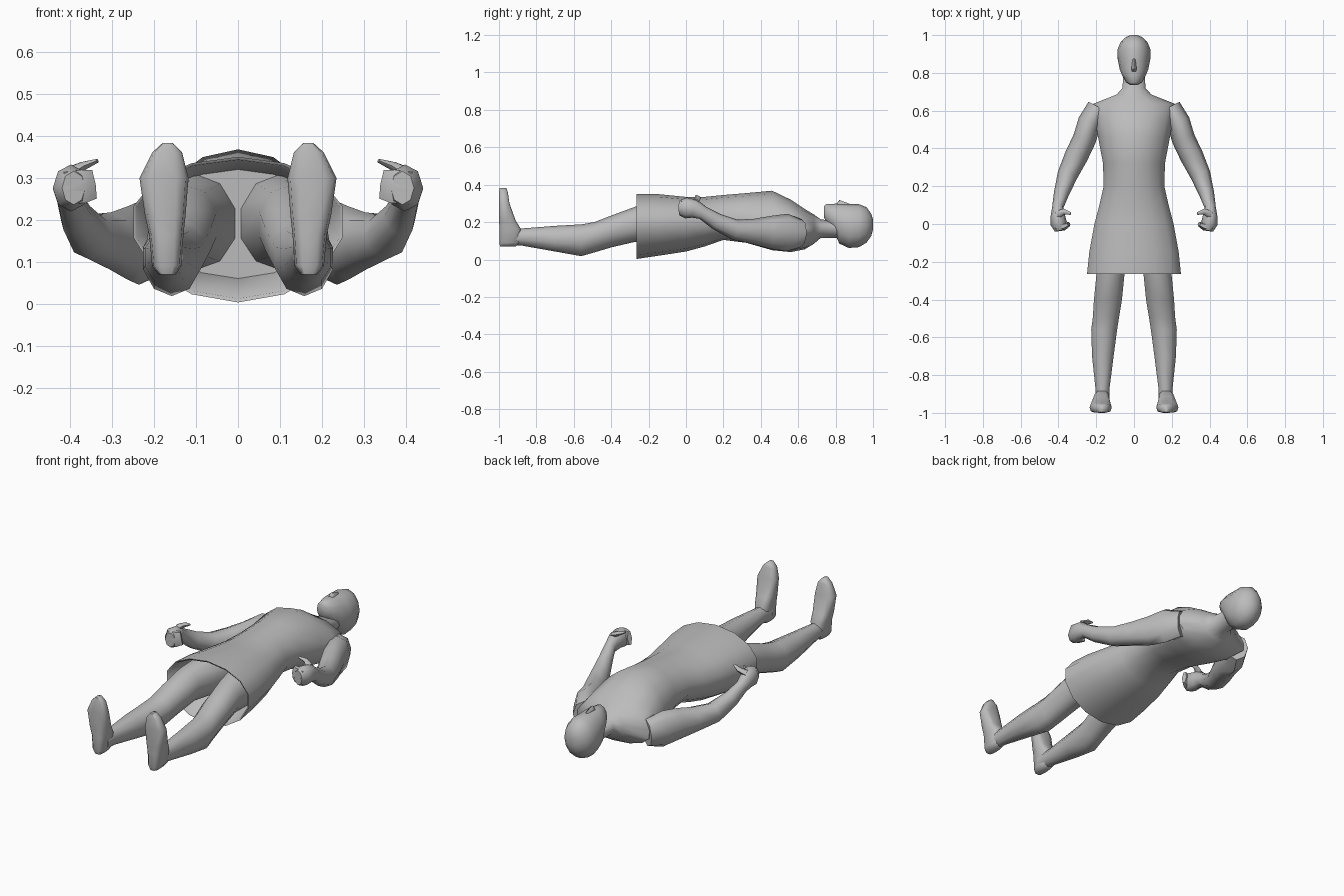
import bpy, bmesh, math
from mathutils import Vector

grey = bpy.data.materials.new("plain grey")
grey.diffuse_color = (0.5, 0.5, 0.5, 1)


def loft(name, rings, mirror=False, angle=60):
    """Skin a closed tube over a list of vertex rings, capping both ends."""
    bm = bmesh.new()
    loops = [[bm.verts.new(p) for p in r] for r in rings]
    n = len(loops[0])
    for a, b in zip(loops, loops[1:]):
        for i in range(n):
            j = (i + 1) % n
            bm.faces.new((a[i], a[j], b[j], b[i]))
    bm.faces.new(loops[0])
    bm.faces.new(loops[-1][::-1])
    bmesh.ops.recalc_face_normals(bm, faces=bm.faces)
    me = bpy.data.meshes.new(name)
    bm.to_mesh(me)
    bm.free()
    me.materials.append(grey)
    ob = bpy.data.objects.new(name, me)
    bpy.context.collection.objects.link(ob)
    if mirror:
        ob.modifiers.new("mirror", "MIRROR").use_mirror_merge = False
    bpy.ops.object.select_all(action="DESELECT")
    ob.select_set(True)
    bpy.context.view_layer.objects.active = ob
    bpy.ops.object.shade_smooth_by_angle(angle=math.radians(angle))
    return ob


def angles(n):
    return [2 * math.pi * i / n for i in range(n)]


def slice_y(y, hw, zb, zc, zt, n=14, x=0):
    """Cross-section at y, with its own height above and below zc."""
    return [(x + hw * math.sin(a), y,
             zc + math.cos(a) * ((zt - zc) if math.cos(a) > 0 else (zc - zb)))
            for a in angles(n)]


def slice_z(z, x0, x1, y0, y1, n=10):
    """Rounded-box section at height z."""
    def sq(v):
        return math.copysign(abs(v) ** 0.6, v)
    return [((x0 + x1) / 2 + sq(math.cos(a)) * (x1 - x0) / 2,
             (y0 + y1) / 2 + sq(math.sin(a)) * (y1 - y0) / 2, z) for a in angles(n)]


def limb(path, n=8):
    """Rings square to a path of (x, y, z, side radius, upright radius)."""
    pts = [Vector(p[:3]) for p in path]
    rings = []
    for i, p in enumerate(path):
        t = (pts[min(i + 1, len(pts) - 1)] - pts[max(i - 1, 0)]).normalized()
        u = t.cross(Vector((0, 0, 1))).normalized()
        v = u.cross(t)
        rings.append([pts[i] + u * p[3] * math.cos(a) + v * p[4] * math.sin(a)
                      for a in angles(n)])
    return rings


# Torso and tunic, with a hollow hem
tunic = [(-0.06, 0.20, 0.06, 0.2, 0.32),
         (-0.262, 0.248, 0.012, 0.2, 0.343),
         (-0.265, 0.255, 0.003, 0.2, 0.35),
         (-0.15, 0.243, 0.02, 0.2, 0.35),
         (0.0, 0.215, 0.043, 0.2, 0.335),
         (0.1, 0.188, 0.07, 0.2, 0.335),
         (0.2, 0.165, 0.105, 0.21, 0.345),
         (0.32, 0.168, 0.09, 0.2, 0.355),
         (0.46, 0.195, 0.05, 0.18, 0.368),
         (0.56, 0.215, 0.04, 0.15, 0.32),
         (0.635, 0.225, 0.055, 0.14, 0.27),
         (0.685, 0.095, 0.085, 0.16, 0.24),
         (0.72, 0.062, 0.115, 0.17, 0.215),
         (0.83, 0.058, 0.115, 0.17, 0.20)]
loft("torso_and_tunic", [slice_y(*s) for s in tunic])

# Head, from chin to crown
head = [(0.737, 0.022, 0.225, 0.25, 0.285),
        (0.75, 0.042, 0.20, 0.24, 0.297),
        (0.79, 0.064, 0.15, 0.22, 0.298),
        (0.82, 0.076, 0.085, 0.20, 0.300),
        (0.87, 0.086, 0.062, 0.18, 0.296),
        (0.925, 0.087, 0.066, 0.18, 0.296),
        (0.965, 0.070, 0.09, 0.18, 0.28),
        (0.99, 0.042, 0.125, 0.185, 0.245),
        (1.0, 0.018, 0.16, 0.185, 0.215)]
loft("head", [slice_y(*s, n=12) for s in head])

# Nose
nose = [(0.808, 0.012, 0.28, 0.29, 0.302),
        (0.82, 0.016, 0.28, 0.295, 0.318),
        (0.875, 0.008, 0.28, 0.285, 0.298)]
loft("nose", [slice_y(*s, n=6) for s in nose])

# Arms, from shoulder to fist
arm = [(0.19, 0.615, 0.14, 0.06, 0.075),
       (0.235, 0.54, 0.145, 0.062, 0.10),
       (0.262, 0.45, 0.145, 0.062, 0.088),
       (0.305, 0.36, 0.15, 0.062, 0.068),
       (0.352, 0.26, 0.16, 0.054, 0.055),
       (0.385, 0.16, 0.205, 0.040, 0.045),
       (0.403, 0.09, 0.25, 0.030, 0.037),
       (0.403, 0.045, 0.272, 0.038, 0.050),
       (0.398, 0.0, 0.276, 0.044, 0.056),
       (0.392, -0.035, 0.276, 0.028, 0.040)]
loft("arms", limb(arm), mirror=True)

# Thumbs and curled fingers
thumb = [(0.405, 0.05, 0.31, 0.022, 0.016), (0.37, 0.066, 0.328, 0.015, 0.012),
         (0.335, 0.055, 0.341, 0.007, 0.005)]
loft("thumbs", limb(thumb, 6), mirror=True)
fingers = [(0.41, -0.01, 0.275, 0.03, 0.045), (0.37, -0.012, 0.28, 0.022, 0.046),
           (0.345, 0.0, 0.285, 0.013, 0.04)]
loft("fingers", limb(fingers, 6), mirror=True)

# Legs: y, half width, bottom, middle, top, centre x
legs = [(-0.05, 0.10, 0.08, 0.19, 0.31, 0.10),
        (-0.27, 0.078, 0.095, 0.19, 0.283, 0.125),
        (-0.40, 0.078, 0.065, 0.16, 0.235, 0.138),
        (-0.49, 0.073, 0.038, 0.13, 0.20, 0.148),
        (-0.56, 0.072, 0.018, 0.11, 0.188, 0.158),
        (-0.70, 0.060, 0.043, 0.11, 0.18, 0.165),
        (-0.88, 0.038, 0.075, 0.12, 0.166, 0.167),
        (-0.95, 0.038, 0.075, 0.12, 0.166, 0.167)]
loft("legs", [slice_y(y, w, b, m, t, 10, x) for y, w, b, m, t, x in legs], mirror=True)

# Feet, from heel to toe: z, then x and y ranges
feet = [(0.07, 0.148, 0.19, -0.995, -0.91),
        (0.09, 0.135, 0.205, -1.0, -0.885),
        (0.165, 0.13, 0.212, -1.0, -0.882),
        (0.21, 0.125, 0.222, -1.0, -0.91),
        (0.30, 0.118, 0.235, -1.0, -0.943),
        (0.36, 0.133, 0.205, -1.0, -0.952),
        (0.383, 0.155, 0.18, -0.997, -0.96)]
loft("feet", [slice_z(*s) for s in feet], mirror=True)
